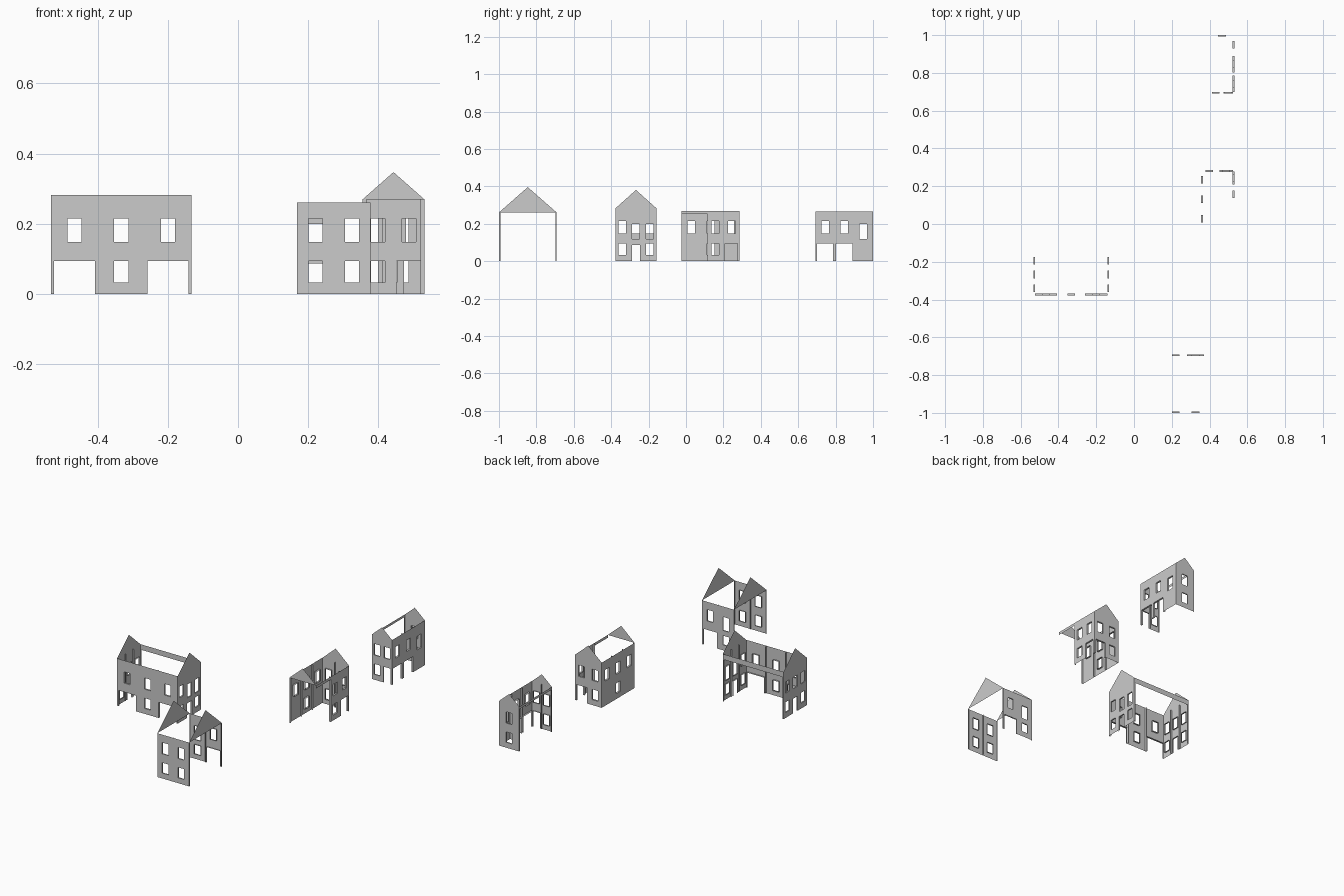
import bpy, bmesh
from mathutils import Vector

if "Cube" in bpy.data.objects:
    bpy.data.objects.remove(bpy.data.objects["Cube"])

WIN = 0.02          # half width of a window
# openings of a panel: (half width or None for full panel, bottom, top)
UP, LOW = (WIN, 0.147, 0.214), (WIN, 0.032, 0.094)
DEEP = (WIN, 0.118, 0.199)
PORCH = (None, 0.0, 0.094)
DOOR = (0.022, 0.0, 0.087)
KINDS = {
    "two": [UP, LOW],
    "one": [UP],
    "porch": [UP, PORCH],
    "door": [UP, DOOR],
    "deep": [DEEP],
    "deep_two": [DEEP, (WIN, 0.032, 0.087)],
    "deep_door": [DEEP, DOOR],
    "deep_low": [DEEP, LOW],
}


def finish(name, bm):
    bmesh.ops.remove_doubles(bm, verts=bm.verts, dist=1e-5)
    me = bpy.data.meshes.new(name)
    bm.to_mesh(me)
    bm.free()
    ob = bpy.data.objects.new(name, me)
    bpy.context.collection.objects.link(ob)
    return ob


def wall(name, p0, p1, h, kinds, depth=0.011):
    """Thin facade running counter-clockwise, with returns going inward."""
    a, b = Vector((*p0, 0)), Vector((*p1, 0))
    d = (b - a).normalized()
    n = Vector((-d.y, d.x, 0))
    w = (b - a).length / len(kinds)
    bm = bmesh.new()

    def quad(pts):
        bm.faces.new([bm.verts.new(a + d * u + n * v + Vector((0, 0, z))) for u, v, z in pts])

    def upright(u, z0, z1):
        quad([(u, 0, z0), (u, depth, z0), (u, depth, z1), (u, 0, z1)])

    for i, kind in enumerate(kinds):
        c = (i + 0.5) * w
        holes = []
        for half, z0, z1 in KINDS[kind]:
            half = half or w / 2 - 0.008
            holes.append((c - half, c + half, z0, z1))
        us = sorted({i * w, (i + 1) * w, *[u for o in holes for u in o[:2]]})
        zs = sorted({0.0, h, *[z for o in holes for z in o[2:]]})
        # front skin with the openings left out
        for u0, u1 in zip(us, us[1:]):
            for z0, z1 in zip(zs, zs[1:]):
                mu, mz = (u0 + u1) / 2, (z0 + z1) / 2
                if not any(o[0] < mu < o[1] and o[2] < mz < o[3] for o in holes):
                    quad([(u0, 0, z0), (u1, 0, z0), (u1, 0, z1), (u0, 0, z1)])
        # reveals around openings
        for u0, u1, z0, z1 in holes:
            upright(u0, z0, z1)
            upright(u1, z0, z1)
            for z in (z0, z1):
                if z > 0:
                    quad([(u0, 0, z), (u1, 0, z), (u1, depth, z), (u0, depth, z)])
        # full-height panel returns
        upright(i * w, 0, h)
        upright((i + 1) * w, 0, h)
    return finish(name, bm)


def sheet(name, pts):
    bm = bmesh.new()
    bm.faces.new([bm.verts.new(p) for p in pts])
    return finish(name, bm)


def gable(name, p0, p1, z, top):
    mid = ((p0[0] + p1[0]) / 2, (p0[1] + p1[1]) / 2)
    sheet(name, [(*p0, z), (*p1, z), (*mid, top)])


def band(name, p0, p1, z0, z1):
    sheet(name, [(*p0, z0), (*p1, z0), (*p1, z1), (*p0, z1)])


# South house: two facades and two free gables
x0, x1, y0, y1, h, t = 0.168, 0.378, -1.0, -0.692, 0.261, 0.396
wall("south_house_front", (x0, y0), (x1, y0), h, ["two", "two"], 0.007)
wall("south_house_back", (x1, y1), (x0, y1), h, ["porch", "deep_two"], 0.007)
gable("south_house_gable_left", (x0, y1), (x0, y0), h, t)
gable("south_house_gable_right", (x1, y0), (x1, y1), h, t)

# West house: long porch facade, two gabled ends, open back with a top band
x0, x1, y0, y1, h, t = -0.533, -0.133, -0.378, -0.157, 0.282, 0.381
wall("west_house_front", (x0, y0), (x1, y0), h, ["porch", "two", "porch"])
wall("west_house_right", (x1, y0), (x1, y1), h, ["two", "deep_door", "deep_low"], 0.008)
wall("west_house_left", (x0, y1), (x0, y0), h, ["two", "door", "two"], 0.008)
gable("west_house_gable_left", (x0, y1), (x0, y0), h, t)
gable("west_house_gable_right", (x1, y0), (x1, y1), h, t)
band("west_house_back_band", (x1, y1), (x0, y1), 0.25, h)

# Middle house: open front, part of the right side missing
x0, x1, y0, y1, h, t = 0.355, 0.532, -0.023, 0.287, 0.269, 0.347
yb = 0.114
wall("middle_house_right", (x1, yb), (x1, y1), h, ["two", "porch"])
wall("middle_house_back", (x1, y1), (x0, y1), h, ["porch", "two"])
wall("middle_house_left", (x0, y1), (x0, y0), h, ["one", "two", "one"])
band("middle_house_right_band", (x1, y0), (x1, yb), 0.252, h)
gable("middle_house_gable_front", (x0, y0), (x1, y0), h, t)
gable("middle_house_gable_back", (x1, y1), (x0, y1), h, t)

# North house: open left side with a top band
x0, x1, y0, y1, h, t = 0.4, 0.532, 0.692, 1.0, 0.267, 0.325
wall("north_house_front", (x0, y0), (x1, y0), h, ["two", "porch"], 0.007)
wall("north_house_right", (x1, y0), (x1, y1), h, ["porch", "porch", "deep"])
wall("north_house_back", (x1, y1), (x0, y1), h, ["two"], 0.007)
band("north_house_left_band", (x0, y1), (x0, y0), 0.252, h)
gable("north_house_gable_front", (x0, y0), (x1, y0), h, t)
gable("north_house_gable_back", (x1, y1), (x0, y1), h, t)
